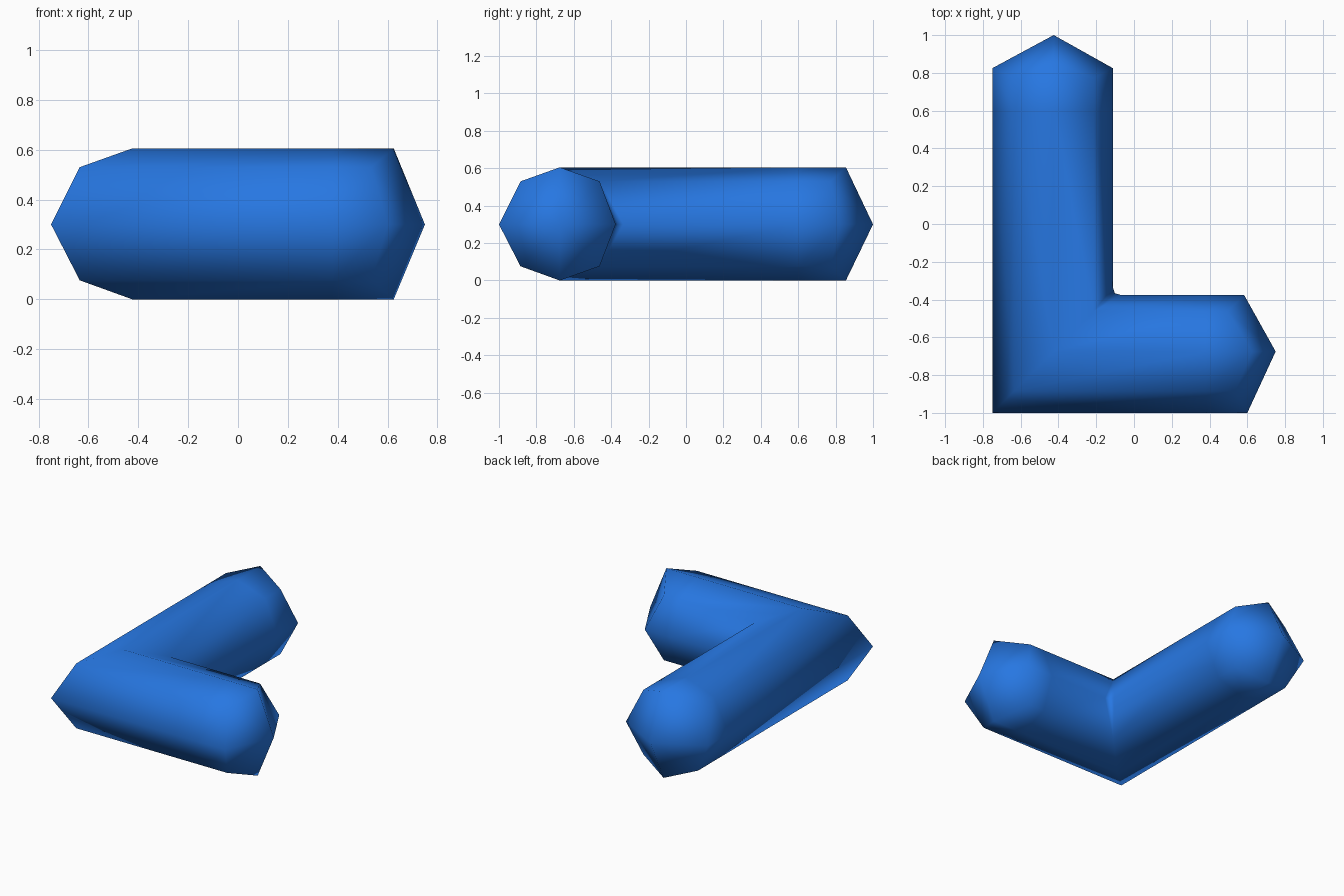
import bpy, bmesh

if "Cube" in bpy.data.objects:
    bpy.data.objects.remove(bpy.data.objects["Cube"])

# One flat colour
blue = bpy.data.materials.new("bright blue")
blue.diffuse_color = (0.02, 0.185, 0.76, 1)
blue.use_nodes = True
blue.node_tree.nodes["Principled BSDF"].inputs["Base Color"].default_value = blue.diffuse_color

# Eight-sided tube section: (offset across the arm, height); negative = outer side
SECTION = [(-0.325, 0.30), (-0.21, 0.53), (0, 0.605), (0.213, 0.53),
           (0.307, 0.30), (0.213, 0.076), (0, 0.0), (-0.21, 0.076)]
CX, CY = -0.425, -0.675          # centre lines of the two arms
INNER = 4                        # index of the inner-side vertex

bm = bmesh.new()


def long_ring(ys):
    pts = [(CX + u, y, z) for (u, z), y in zip(SECTION, ys)]
    pts[INNER] = (-0.112, ys[INNER], 0.30)
    return [bm.verts.new(p) for p in pts]


def short_ring(xs):
    pts = [(x, CY + u, z) for (u, z), x in zip(SECTION, xs)]
    pts[INNER] = (xs[INNER], -0.376, 0.30)
    return [bm.verts.new(p) for p in pts]


def mitre_ring(inner_xy):
    # corner ring; only the inner vertex moves, forming the small fillet
    pts = [(CX + u, CY + u, z) for u, z in SECTION]
    pts[INNER] = (*inner_xy, 0.30)
    return [bm.verts.new(p) for p in pts]


def bridge(a, b):
    for i in range(8):
        j = (i + 1) % 8
        bm.faces.new((a[i], a[j], b[j], b[i]))


def cap(ring, tip):
    # blunt point made of four quads
    t = bm.verts.new(tip)
    for i in (0, 2, 4, 6):
        bm.faces.new((t, ring[i], ring[i + 1], ring[(i + 2) % 8]))


# Rings from the long arm's end, around the corner, to the short arm's end
side, diag, top = 0.825, 0.774, 0.855
rings = [
    long_ring([side, diag, top, diag, side, diag, top, diag]),
    long_ring([0.60] * 8),
    mitre_ring((-0.112, -0.335)),
    mitre_ring((-0.102, -0.366)),
    mitre_ring((-0.070, -0.376)),
    short_ring([0.38] * 8),
    short_ring([0.60, 0.535, 0.625, 0.495, 0.583, 0.495, 0.625, 0.535]),
]
for a, b in zip(rings, rings[1:]):
    bridge(a, b)
cap(rings[0], (CX, 1.0, 0.30))
cap(rings[-1], (0.75, CY, 0.30))

bmesh.ops.remove_doubles(bm, verts=bm.verts[:], dist=0.0005)
bmesh.ops.recalc_face_normals(bm, faces=bm.faces[:])
for f in bm.faces:
    f.smooth = True

mesh = bpy.data.meshes.new("elbow_tube")
bm.to_mesh(mesh)
bm.free()
mesh.materials.append(blue)
obj = bpy.data.objects.new("elbow_tube", mesh)
bpy.context.collection.objects.link(obj)
